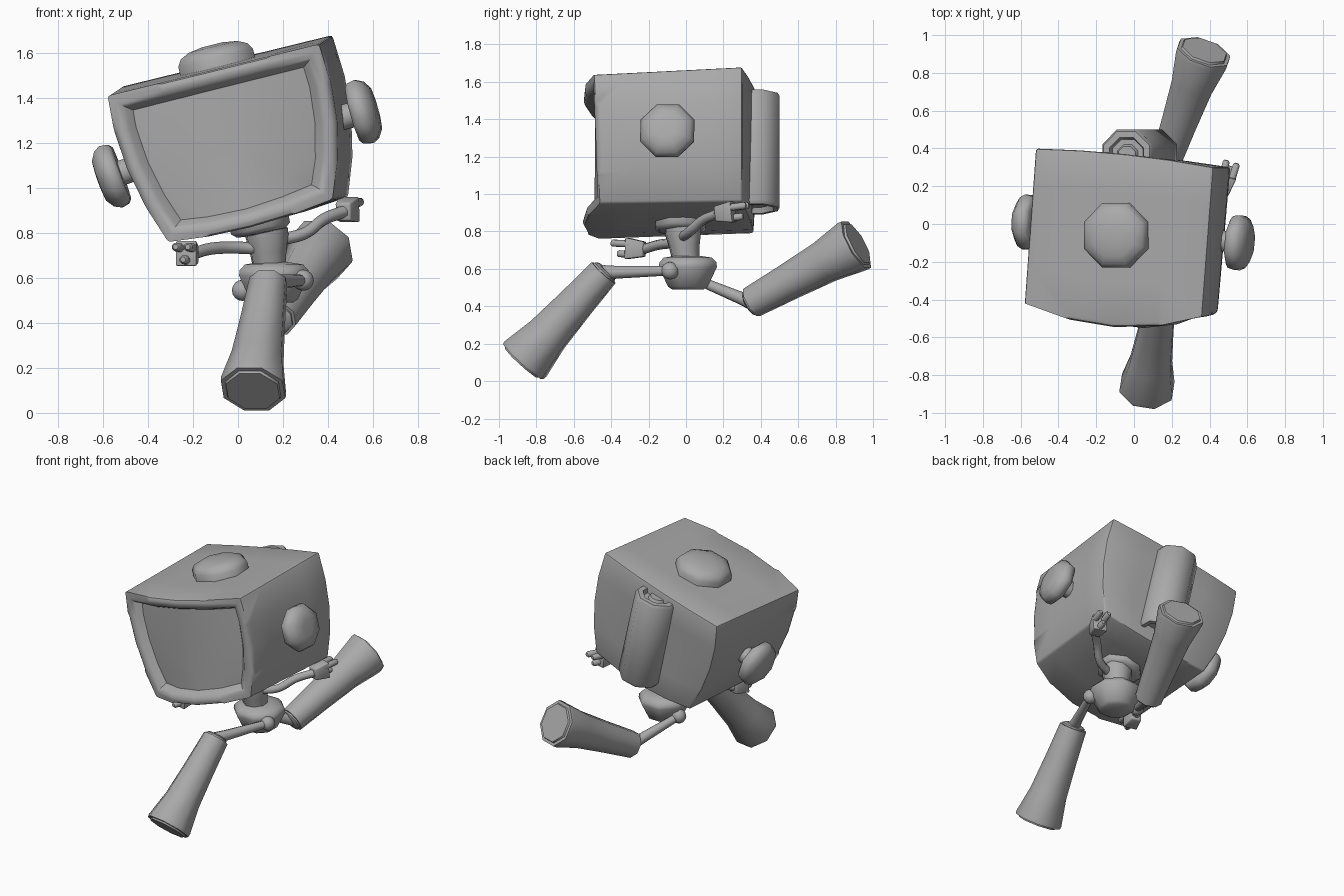
import bpy, bmesh, math
from mathutils import Vector, Matrix

if "Cube" in bpy.data.objects:
    bpy.data.objects.remove(bpy.data.objects["Cube"])

grey = bpy.data.materials.new("plain_grey")
grey.use_nodes = True
GREY = (0.4, 0.4, 0.4, 1)
grey.diffuse_color = GREY
grey.node_tree.nodes["Principled BSDF"].inputs["Base Color"].default_value = GREY


def finish(name, bm, angle=50):
    bmesh.ops.recalc_face_normals(bm, faces=bm.faces)
    mesh = bpy.data.meshes.new(name)
    bm.to_mesh(mesh)
    bm.free()
    mesh.materials.append(grey)
    ob = bpy.data.objects.new(name, mesh)
    bpy.context.collection.objects.link(ob)
    bpy.ops.object.select_all(action='DESELECT')
    ob.select_set(True)
    bpy.context.view_layer.objects.active = ob
    bpy.ops.object.shade_smooth_by_angle(angle=math.radians(angle))
    return ob


def frame(origin, axis):
    turn = Vector(axis).to_track_quat('Z', 'Y').to_matrix().to_4x4()
    return Matrix.Translation(origin) @ turn


def lathe(name, origin, axis, profile, sides=8, angle=50):
    """Turn (height, radius) pairs around an axis and cap both ends."""
    bm = bmesh.new()
    rings = []
    for h, r in profile:
        ring = []
        for i in range(sides):
            a = math.tau * (i + 0.5) / sides
            ring.append(bm.verts.new((r * math.cos(a), r * math.sin(a), h)))
        rings.append(ring)
    for low, high in zip(rings, rings[1:]):
        for i in range(sides):
            j = (i + 1) % sides
            bm.faces.new((low[i], low[j], high[j], high[i]))
    bm.faces.new(rings[0])
    bm.faces.new(rings[-1])
    bm.transform(frame(origin, axis))
    return finish(name, bm, angle)


def ball(name, centre, radius):
    bm = bmesh.new()
    bmesh.ops.create_uvsphere(bm, u_segments=12, v_segments=8, radius=radius)
    bm.transform(Matrix.Translation(centre))
    return finish(name, bm)


def tube(name, points, radius):
    """Bent round limb along a smooth curve."""
    curve = bpy.data.curves.new(name, 'CURVE')
    curve.dimensions = '3D'
    curve.bevel_depth = radius
    curve.bevel_resolution = 2
    curve.resolution_u = 5
    curve.use_fill_caps = True
    spline = curve.splines.new('BEZIER')
    spline.bezier_points.add(len(points) - 1)
    for bp, p in zip(spline.bezier_points, points):
        bp.co = p
        bp.handle_left_type = bp.handle_right_type = 'AUTO'
    curve.materials.append(grey)
    ob = bpy.data.objects.new(name, curve)
    bpy.context.collection.objects.link(ob)
    return ob


# Head: a lopsided box with swollen sides
CORNERS = {
    (-1, -1, 1): (-.58, -.42, 1.41), (1, -1, 1): (.36, -.49, 1.64),
    (-1, -1, -1): (-.31, -.46, .76), (1, -1, -1): (.42, -.46, .95),
    (-1, 1, 1): (-.52, .4, 1.45), (1, 1, 1): (.42, .3, 1.68),
    (-1, 1, -1): (-.28, .36, .79), (1, 1, -1): (.49, .3, .96),
}


def head_point(u, v, w):
    p = Vector()
    for (a, b, c), co in CORNERS.items():
        p += Vector(co) * (1 + a * u) * (1 + b * v) * (1 + c * w) / 8
    p.x += u * 0.05 * (1 - w * w)
    p.y += v * (0.09 if v < 0 else 0.02) * (1 - u * u)
    if w < 0:
        p.z -= 0.03 * (1 - u * u)
    return p


bm = bmesh.new()
bmesh.ops.create_cube(bm, size=2)
bmesh.ops.subdivide_edges(bm, edges=bm.edges[:], cuts=3, use_grid_fill=True)
screen = [f for f in bm.faces if f.calc_center_median().y < -0.99]
rims = [e for e in bm.edges if len(e.link_faces) == 2 and e.calc_face_angle() > 1]
for vert in bm.verts:
    vert.co = head_point(*vert.co)
bm.normal_update()

# Recessed screen with a rounded frame
bmesh.ops.inset_region(bm, faces=screen, thickness=0.055, use_even_offset=True)
inside = set(screen)
rims += [e for f in screen for e in f.edges
         if any(g not in inside for g in e.link_faces)]
bmesh.ops.inset_region(bm, faces=screen, thickness=0.03, depth=-0.06,
                       use_even_offset=True)
front = [e for e in set(rims) if all(v.co.y < -0.35 for v in e.verts)]
others = [e for e in set(rims) if e not in front]
bmesh.ops.bevel(bm, geom=others, offset=0.012, segments=2, profile=0.5,
                affect='EDGES')
front = [e for e in front if e.is_valid]
bmesh.ops.bevel(bm, geom=front, offset=0.022, segments=2, profile=0.5,
                affect='EDGES', clamp_overlap=True)
finish("head", bm, 40)

# Knobs on the sides, top and underside of the head
EAR = [(-.16, .06), (-.05, .06), (-.05, .13), (-.035, .15), (.0, .157),
       (.03, .14), (.055, .1), (.06, .05)]
lathe("right_ear", (-.565, .01, 1.05), (-.94, .05, -.34), EAR)
lathe("left_ear", (.56, -.1, 1.34), (.96, -.1, .27), EAR)
lathe("top_knob", (-.09, -.06, 1.54), (-.24, 0, .97),
      [(-.03, .185), (.04, .185), (.07, .165), (.09, .12), (.1, .05)])
lathe("neck_collar", (.09, -.03, .87), (.2, 0, -.97),
      [(0, .145), (.05, .145), (.07, .12), (.075, .06)])

# Back canister with ringed ends
low, high = Vector((.1, .365, .92)), Vector((-.04, .365, 1.53))
span = (high - low).length
lathe("back_canister", low, high - low,
      [(.03, .1), (0, .11), (0, .135), (.02, .147), (span - .02, .147),
       (span, .135), (span, .1), (span - .03, .09), (span - .03, .06),
       (span - .01, .05)])

# Torso and pelvis
lathe("torso", (.14, 0, .64), (-.08, -.1, 1),
      [(0, .075), (.08, .085), (.15, .1), (.18, .1)])
lathe("pelvis", (.16, .01, .49), (0, 0, 1),
      [(0, .09), (.015, .115), (.12, .168), (.145, .165), (.17, .14), (.18, .07)])


# Legs: hip ball, thin thigh, flared lower leg with a sole
def leg(side, hip, knee, foot):
    hip, knee, foot = Vector(hip), Vector(knee), Vector(foot)
    length = (foot - knee).length
    ball(side + "_hip", hip, .047)
    thigh = knee - hip
    lathe(side + "_thigh", hip, thigh,
          [(0, .025), (thigh.length * .8, .034), (thigh.length, .04)], 10)
    lathe(side + "_lower_leg", knee, foot - knee,
          [(-.02, .06), (-.01, .075), (0, .075), (0, .088), (length * .35, .102),
           (length * .7, .12), (length * .97, .152), (length, .15),
           (length, .13), (length + .012, .125)])


leg("left", (.29, -.085, .59), (.135, -.44, .58), (.067, -.87, .105))
leg("right", (.02, .05, .545), (.175, .35, .42), (.37, .91, .73))


# Arms: bent tube, block hand, two fingers and a thumb
def arm(side, path, aim):
    tube(side + "_arm", path, .027)
    place = frame(path[-1], aim)
    bm = bmesh.new()
    bmesh.ops.create_cube(bm, size=1)
    for vert in bm.verts:
        grow = 1.15 if vert.co.z > 0 else .8
        vert.co = (vert.co.x * .085 * grow, vert.co.y * .1 * grow,
                   vert.co.z * .1 + .04)
    bmesh.ops.bevel(bm, geom=bm.edges[:], offset=.008, segments=2,
                    profile=.5, affect='EDGES')
    bm.transform(place)
    finish(side + "_hand", bm)
    for label, x, y, tip in (("finger", -.028, .025, .11),
                             ("second_finger", .028, .025, .11),
                             ("thumb", 0, -.03, .08)):
        lathe(side + "_" + label, place @ Vector((x, y, .07)), aim,
              [(0, .02), (tip - .02, .02), (tip - .01, .012)], 8)


arm("left", [(.19, -.02, .77), (.3, .02, .8), (.38, .09, .86), (.47, .17, .895)],
    (.3, 1, .12))
arm("right", [(.1, -.03, .73), (-.02, -.07, .735), (-.12, -.14, .73),
              (-.21, -.23, .705)], (-.25, -1, .05))
